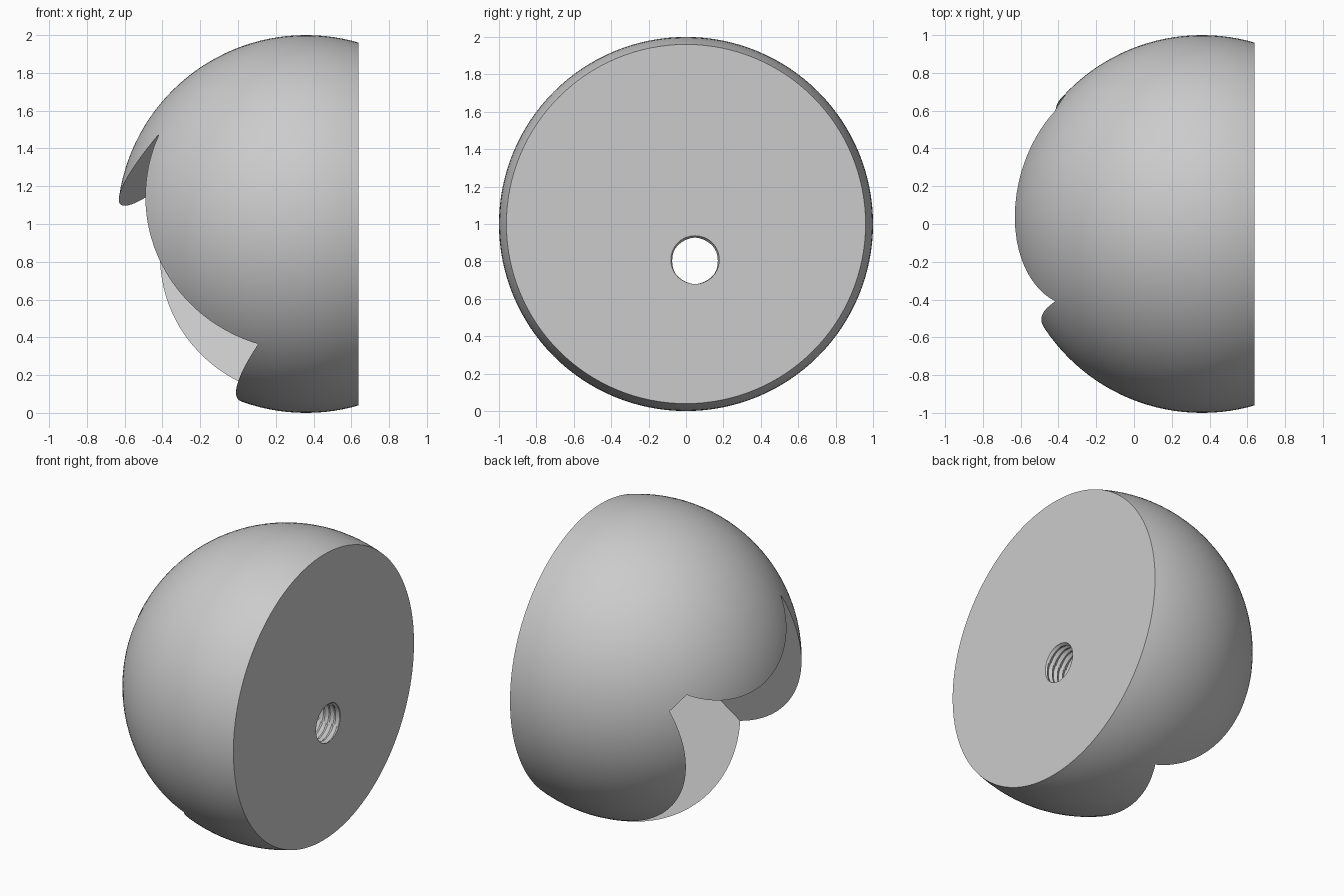
import bpy, bmesh, math
from mathutils import Vector, Matrix

cube = bpy.data.objects.get("Cube")
if cube:
    bpy.data.objects.remove(cube, do_unlink=True)

CENTRE = Vector((0.36, 0, 1))
FLAT_X = 0.638

grey = bpy.data.materials.new("plain grey")
grey.use_nodes = True
grey.diffuse_color = (0.6, 0.6, 0.6, 1)
grey.node_tree.nodes["Principled BSDF"].inputs["Base Color"].default_value = (0.6, 0.6, 0.6, 1)


def make_object(name, bm):
    bm.normal_update()
    bmesh.ops.recalc_face_normals(bm, faces=bm.faces)
    if bm.calc_volume(signed=True) < 0:
        bmesh.ops.reverse_faces(bm, faces=bm.faces)
    mesh = bpy.data.meshes.new(name)
    bm.to_mesh(mesh)
    bm.free()
    mesh.materials.append(grey)
    obj = bpy.data.objects.new(name, mesh)
    bpy.context.collection.objects.link(obj)
    return obj


def cut_away(target, cutter):
    cutter.hide_render = True
    mod = target.modifiers.new("cut", 'BOOLEAN')
    mod.operation = 'DIFFERENCE'
    mod.solver = 'EXACT'
    mod.object = cutter
    bpy.ops.object.select_all(action='DESELECT')
    bpy.context.view_layer.objects.active = target
    target.select_set(True)
    bpy.ops.object.modifier_apply(modifier=mod.name)
    bpy.data.objects.remove(cutter, do_unlink=True)


# Ball with its poles along x, sliced flat on one side
bm = bmesh.new()
bmesh.ops.create_uvsphere(bm, u_segments=128, v_segments=64, radius=1,
                          matrix=Matrix.Translation(CENTRE) @ Matrix.Rotation(math.pi / 2, 4, 'Y'))
bmesh.ops.bisect_plane(bm, geom=bm.verts[:] + bm.edges[:] + bm.faces[:],
                       plane_co=(FLAT_X, 0, 0), plane_no=(1, 0, 0), clear_outer=True)
bmesh.ops.holes_fill(bm, edges=[e for e in bm.edges if e.is_boundary])
ball = make_object("cut_ball", bm)

# Tilted box pocket: out runs along its mouth, top and side across it
side = Vector((0, 0.961, -0.275)).normalized()
top = Vector((-0.705, 0.184, 0.685))
top = (top - side * top.dot(side)).normalized()
out = top.cross(side)
bm = bmesh.new()
bmesh.ops.create_cube(bm, size=1)
low, high = Vector((-0.526, -0.397, 0.313)), Vector((0.635, 0.794, 1.6))
for v in bm.verts:
    b, t, a = [low[i] if v.co[i] < 0 else high[i] for i in range(3)]
    v.co = CENTRE + side * b + top * t + out * a
cut_away(ball, make_object("pocket_cutter", bm))

# Threaded hole from the flat side through to the pocket
SEGS, STEPS, PITCH = 32, 6, 0.04
START, END = FLAT_X + 0.03, -0.16
rows = int((START - END) / PITCH * STEPS)
bm = bmesh.new()
rings = []
for r in range(rows + 1):
    ring = []
    for s in range(SEGS):
        angle = math.tau * s / SEGS
        phase = (r / STEPS + s / SEGS) % 1
        radius = 0.122 + 0.015 * abs(2 * phase - 1)
        ring.append(bm.verts.new((START - r * PITCH / STEPS,
                                  0.048 + radius * math.cos(angle),
                                  0.803 + radius * math.sin(angle))))
    rings.append(ring)
for near, far in zip(rings, rings[1:]):
    for s in range(SEGS):
        n = (s + 1) % SEGS
        bm.faces.new((near[s], near[n], far[n], far[s]))
bm.faces.new(rings[0])
bm.faces.new(rings[-1])
bmesh.ops.triangulate(bm, faces=bm.faces[:])
cut_away(ball, make_object("thread_cutter", bm))

# Smooth ball with crisp cut edges
bpy.ops.object.select_all(action='DESELECT')
ball.select_set(True)
bpy.context.view_layer.objects.active = ball
bpy.ops.object.shade_smooth_by_angle(angle=math.radians(20))
